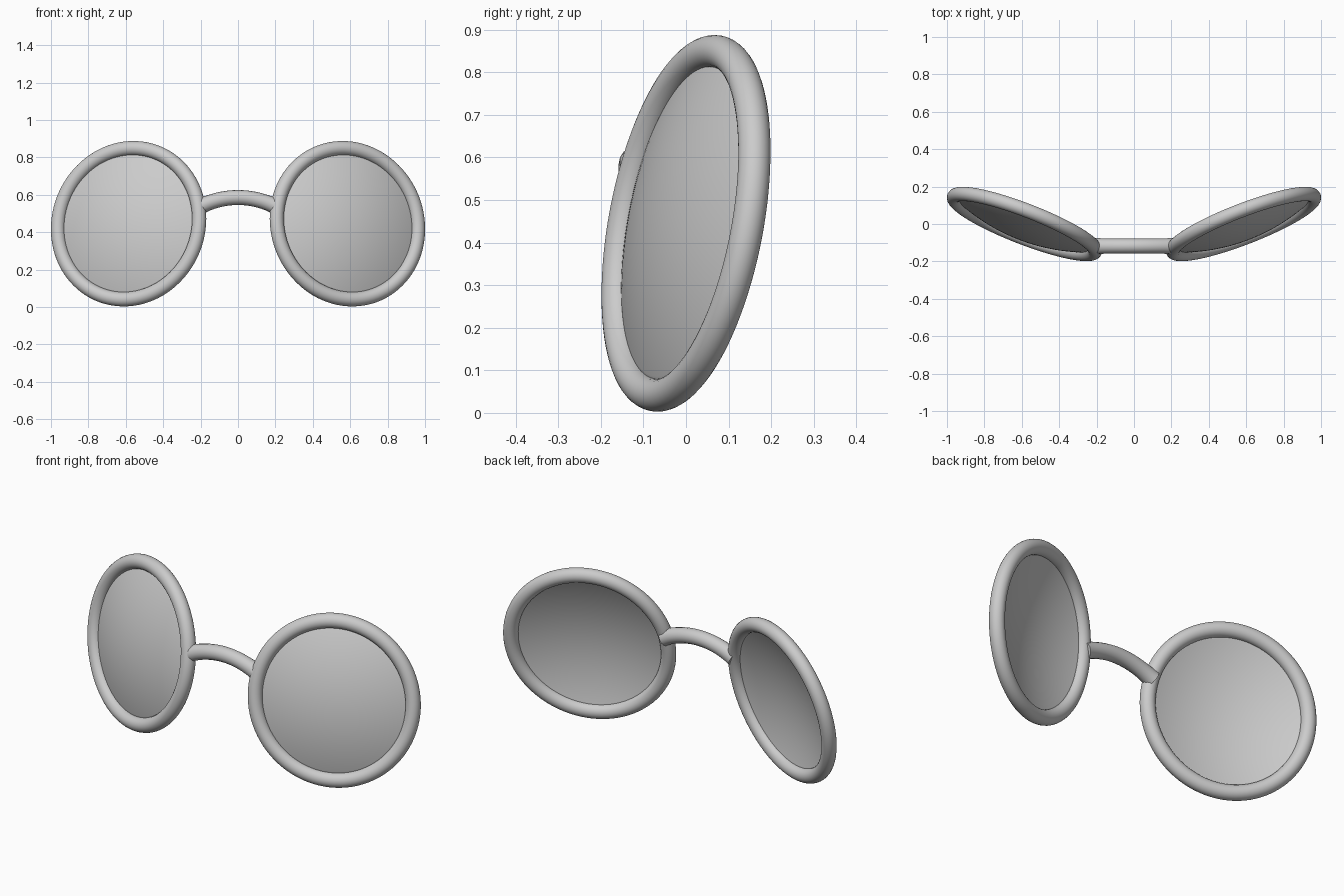
import bpy, bmesh, math
from mathutils import Matrix, Vector

if "Cube" in bpy.data.objects:
    bpy.data.objects.remove(bpy.data.objects["Cube"])

# Frame of the right-hand lens: front normal, in-plane up and side axes
n = Vector((0.356, -0.918, 0.175)).normalized()
v = (Vector((0, 0, 1)) - n * n.z).normalized()
u = v.cross(n)
frame = Matrix((u, v, n)).transposed().to_4x4()
frame.translation = (0.585, 0, 0.445)

A, B, TUBE = 0.404, 0.41, 0.038      # rim half width, half height, tube radius


def lathe(name, profile, closed, steps=96):
    """Spin a (radius, depth) profile about the lens axis, mirror it to both sides."""
    bm = bmesh.new()
    vs = [bm.verts.new((r, 0, d)) for r, d in profile]
    pairs = list(zip(vs, vs[1:])) + ([(vs[-1], vs[0])] if closed else [])
    es = [bm.edges.new(p) for p in pairs]
    bmesh.ops.spin(bm, geom=vs + es, cent=(0, 0, 0), axis=(0, 0, 1),
                   angle=math.tau, steps=steps, use_duplicate=False)
    bmesh.ops.remove_doubles(bm, verts=bm.verts, dist=1e-5)
    for w in bm.verts:               # slight oval: keep tube width, stretch height
        w.co.y *= B / A
    bmesh.ops.recalc_face_normals(bm, faces=bm.faces)
    bm.transform(frame)
    me = bpy.data.meshes.new(name)
    bm.to_mesh(me)
    bm.free()
    me.shade_smooth()
    ob = bpy.data.objects.new(name, me)
    bpy.context.collection.objects.link(ob)
    ob.modifiers.new("both_sides", 'MIRROR').use_mirror_merge = False
    return ob


# Round wire rims
lathe("rims", [(A + TUBE * math.cos(math.tau * i / 24), TUBE * math.sin(math.tau * i / 24))
               for i in range(24)], True)

# Thin domed lenses closed as a shell, outer edge buried in the rim
LR, H, T = 0.385, 0.075, 0.006
front = [(LR * i / 16, H * (1 - (i / 16) ** 2)) for i in range(17)]
lathe("lenses", front + [(r, d - T) for r, d in reversed(front)], False)

# Arched bridge
cu = bpy.data.curves.new("bridge", 'CURVE')
cu.dimensions = '3D'
cu.bevel_depth = 0.04
cu.bevel_resolution = 6
cu.use_fill_caps = True
sp = cu.splines.new('POLY')
N = 32
sp.points.add(N)
for i, p in enumerate(sp.points):
    x = -0.212 + 0.424 * i / N
    p.co = (x, -0.118, 0.585 - 1.15 * x * x, 1)
    p.radius = 1 + 0.12 * (abs(x) / 0.212) ** 6
sp.use_smooth = True
bridge = bpy.data.objects.new("bridge", cu)
bpy.context.collection.objects.link(bridge)
